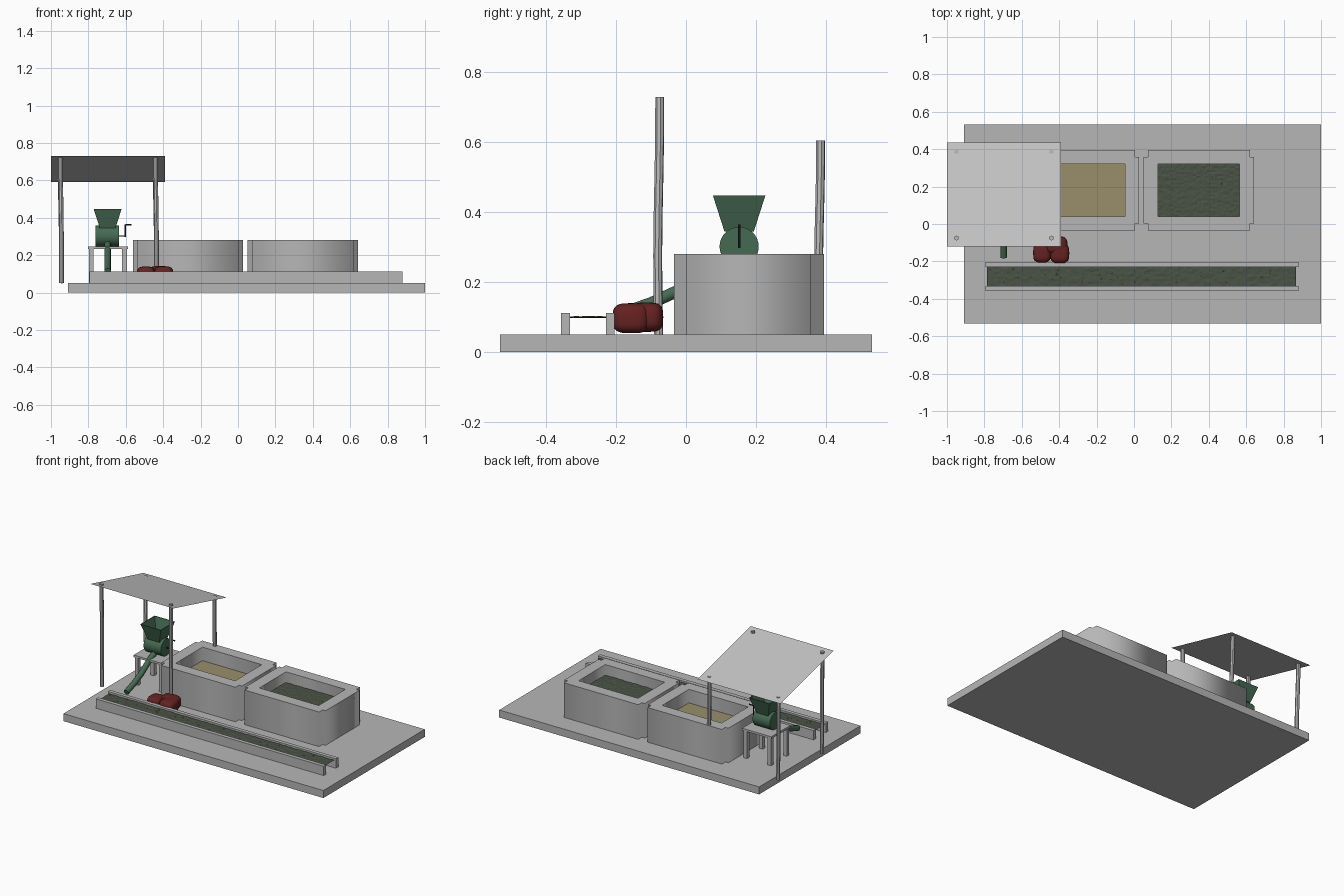
import bpy, bmesh, math, random
from mathutils import Vector

random.seed(4)
if "Cube" in bpy.data.objects:
    bpy.data.objects.remove(bpy.data.objects["Cube"], do_unlink=True)


def material(name, rgb):
    m = bpy.data.materials.new(name)
    m.use_nodes = True
    m.diffuse_color = (*rgb, 1)
    m.node_tree.nodes["Principled BSDF"].inputs["Base Color"].default_value = (*rgb, 1)
    return m


concrete = material("concrete grey", (0.47, 0.47, 0.47))
sheet = material("roof sheet grey", (0.56, 0.56, 0.56))
pole = material("pole grey", (0.5, 0.5, 0.5))
green = material("machine green", (0.06, 0.145, 0.085))
red = material("sack red", (0.13, 0.016, 0.016))
tan = material("pulp tan", (0.32, 0.275, 0.15))
water = material("murky green", (0.068, 0.085, 0.06))
yellow = material("bean yellow", (0.5, 0.36, 0.08))
iron = material("dark iron", (0.02, 0.02, 0.02))


def add(name, mesh, mat, smooth=False):
    ob = bpy.data.objects.new(name, mesh)
    bpy.context.collection.objects.link(ob)
    mesh.materials.clear()
    mesh.materials.append(mat)
    if smooth:
        bpy.ops.object.select_all(action="DESELECT")
        ob.select_set(True)
        bpy.context.view_layer.objects.active = ob
        bpy.ops.object.shade_smooth_by_angle(angle=math.radians(40))
    return ob


def finish(name, bm, mat, smooth=False):
    mesh = bpy.data.meshes.new(name)
    bm.to_mesh(mesh)
    bm.free()
    return add(name, mesh, mat, smooth)


def box(name, x, y, z, mat):
    bm = bmesh.new()
    bmesh.ops.create_cube(bm, size=1)
    for v in bm.verts:
        v.co = [(a + b) / 2 + c * (b - a) for (a, b), c in zip((x, y, z), v.co)]
    return finish(name, bm, mat)


def surface(name, x, y, z, mat, nx=1, ny=1, rough=0):
    """Flat sheet, optionally rippled."""
    bm = bmesh.new()
    bmesh.ops.create_grid(bm, x_segments=nx, y_segments=ny, size=0.5)
    for v in bm.verts:
        v.co = (sum(x) / 2 + v.co.x * (x[1] - x[0]), sum(y) / 2 + v.co.y * (y[1] - y[0]),
                z + random.uniform(-rough, rough))
    return finish(name, bm, mat)


def tube(name, points, radius, mat, sides=3):
    cu = bpy.data.curves.new(name, "CURVE")
    cu.dimensions = "3D"
    cu.bevel_depth, cu.bevel_resolution, cu.use_fill_caps = radius, sides, True
    sp = cu.splines.new("POLY")
    sp.points.add(len(points) - 1)
    for p, co in zip(sp.points, points):
        p.co = (*co, 1)
    return from_curve(name, cu, mat, True)


def from_curve(name, cu, mat, smooth=False):
    helper = bpy.data.objects.new(name + "_path", cu)
    bpy.context.collection.objects.link(helper)
    bpy.context.view_layer.update()
    deps = bpy.context.evaluated_depsgraph_get()
    mesh = bpy.data.meshes.new_from_object(helper.evaluated_get(deps))
    bpy.data.objects.remove(helper, do_unlink=True)
    return add(name, mesh, mat, smooth)


# Ground slab
GROUND = 0.05
box("ground_slab", (-0.91, 1), (-0.532, 0.532), (0, GROUND), concrete)


# Two tanks with stepped corners and a rectangular opening
def tank(name, cx):
    cy, top = 0.18, 0.28
    w, d, step_x, step_y = 0.295, 0.215, 0.022, 0.037
    quarter = [(w, d - step_y), (w - step_x, d - step_y), (w - step_x, d)]
    outline = []
    for sx, sy in ((1, 1), (-1, 1), (-1, -1), (1, -1)):
        pts = [(sx * px, sy * py) for px, py in quarter]
        outline += pts if sx * sy > 0 else pts[::-1]
    hole = [(0.218, 0.14), (-0.218, 0.14), (-0.218, -0.14), (0.218, -0.14)]
    cu = bpy.data.curves.new(name, "CURVE")
    cu.dimensions, cu.fill_mode = "2D", "BOTH"
    cu.extrude = (top - GROUND) / 2
    for loop in (outline, hole):
        sp = cu.splines.new("POLY")
        sp.points.add(len(loop) - 1)
        sp.use_cyclic_u = True
        for p, (px, py) in zip(sp.points, loop):
            p.co = (px, py, 0, 1)
    ob = from_curve(name, cu, concrete)
    ob.location = (cx, cy, (top + GROUND) / 2)


tank("pulp_tank", -0.267)
tank("water_tank", 0.347)
surface("pulp_fill", (-0.485, -0.049), (0.04, 0.32), 0.19, tan)
surface("water_fill", (0.129, 0.565), (0.04, 0.32), 0.21, water, 40, 26, 0.002)

# Washing channel: two side walls, rippled water and floating beans
for side, y in (("front", -0.357), ("back", -0.229)):
    box(f"channel_{side}_wall", (-0.795, 0.88), (y, y + 0.025), (GROUND, 0.112), concrete)
surface("channel_water", (-0.787, 0.866), (-0.332, -0.229), 0.1, water, 110, 8, 0.002)
beans = bmesh.new()
for i in range(40):
    made = bmesh.ops.create_icosphere(beans, subdivisions=1, radius=0.003)["verts"]
    spot = Vector((random.uniform(-0.77, 0.85), random.uniform(-0.32, -0.24), 0.101))
    bmesh.ops.translate(beans, verts=made, vec=spot)
finish("floating_beans", beans, yellow)

# Roof sheet sloping down to the back, on four slightly crooked poles
roof = surface("roof_sheet", (-1, -0.39), (-0.12, 0.437), 0, sheet)
for v in roof.data.vertices:
    v.co.z = 0.73 if v.co.y < 0 else 0.59
for depth, y, top in (("front", -0.078, 0.73), ("back", 0.382, 0.605)):
    for side, x in (("right", -0.948), ("left", -0.44)):
        path = []
        for i in range(7):
            t = i / 6
            wob = 0.003 * math.sin(5 * t)
            path.append((x + 0.004 * (1 - t) + wob * 0.5, y - wob, GROUND + t * (top - GROUND)))
        tube(f"{depth}_{side}_pole", path, 0.013, pole, 2)

# Machine table
box("table_top", (-0.802, -0.588), (0.05, 0.25), (0.232, 0.246), concrete)
for i, x in enumerate((-0.797, -0.619)):
    for j, y in enumerate((0.055, 0.22)):
        box(f"table_leg_{i}{j}", (x, x + 0.025), (y, y + 0.025), (GROUND, 0.232), concrete)

# Drum lying along x
drum = bmesh.new()
bmesh.ops.create_cone(drum, cap_ends=True, segments=32, radius1=0.056, radius2=0.056, depth=0.126)
drum_ob = finish("machine_drum", drum, green, True)
drum_ob.rotation_euler.y = math.pi / 2
drum_ob.location = (-0.698, 0.152, 0.302)

# Open square hopper with thin flared walls
hopper = bmesh.new()
rings = []
for half, z in ((0.042, 0.345), (0.075, 0.448), (0.071, 0.448), (0.038, 0.347)):
    rings.append([hopper.verts.new((-0.697 + sx * half, 0.152 + sy * half, z))
                  for sx, sy in ((-1, -1), (1, -1), (1, 1), (-1, 1))])
for a, b in zip(rings, rings[1:]):
    for i in range(4):
        j = (i + 1) % 4
        hopper.faces.new((a[i], a[j], b[j], b[i]))
hopper.faces.new(rings[0][::-1])
hopper.faces.new(rings[-1])
finish("machine_hopper", hopper, green)

# Outlet chute and hand crank
tube("outlet_chute", [(-0.697, 0.12, 0.262), (-0.697, 0.06, 0.23), (-0.697, -0.02, 0.177),
                      (-0.697, -0.1, 0.14), (-0.697, -0.178, 0.113)], 0.018, green)
tube("crank_shaft", [(-0.64, 0.152, 0.302), (-0.602, 0.152, 0.302)], 0.004, iron, 1)
tube("crank_arm", [(-0.602, 0.152, 0.298), (-0.602, 0.152, 0.365)], 0.004, iron, 1)
tube("crank_handle", [(-0.602, 0.152, 0.363), (-0.57, 0.152, 0.363)], 0.004, iron, 1)


# Plump sacks
def sack(name, centre, size):
    bm = bmesh.new()
    bmesh.ops.create_uvsphere(bm, u_segments=32, v_segments=18, radius=1)
    for v in bm.verts:
        v.co = [c + s * math.copysign(abs(k) ** 0.6, k) for c, s, k in zip(centre, size, v.co)]
    finish(name, bm, red, True)


sack("sack_right", (-0.492, -0.155, 0.097), (0.047, 0.052, 0.042))
sack("sack_left", (-0.397, -0.157, 0.097), (0.051, 0.053, 0.043))
sack("sack_back", (-0.418, -0.112, 0.1), (0.062, 0.047, 0.042))
